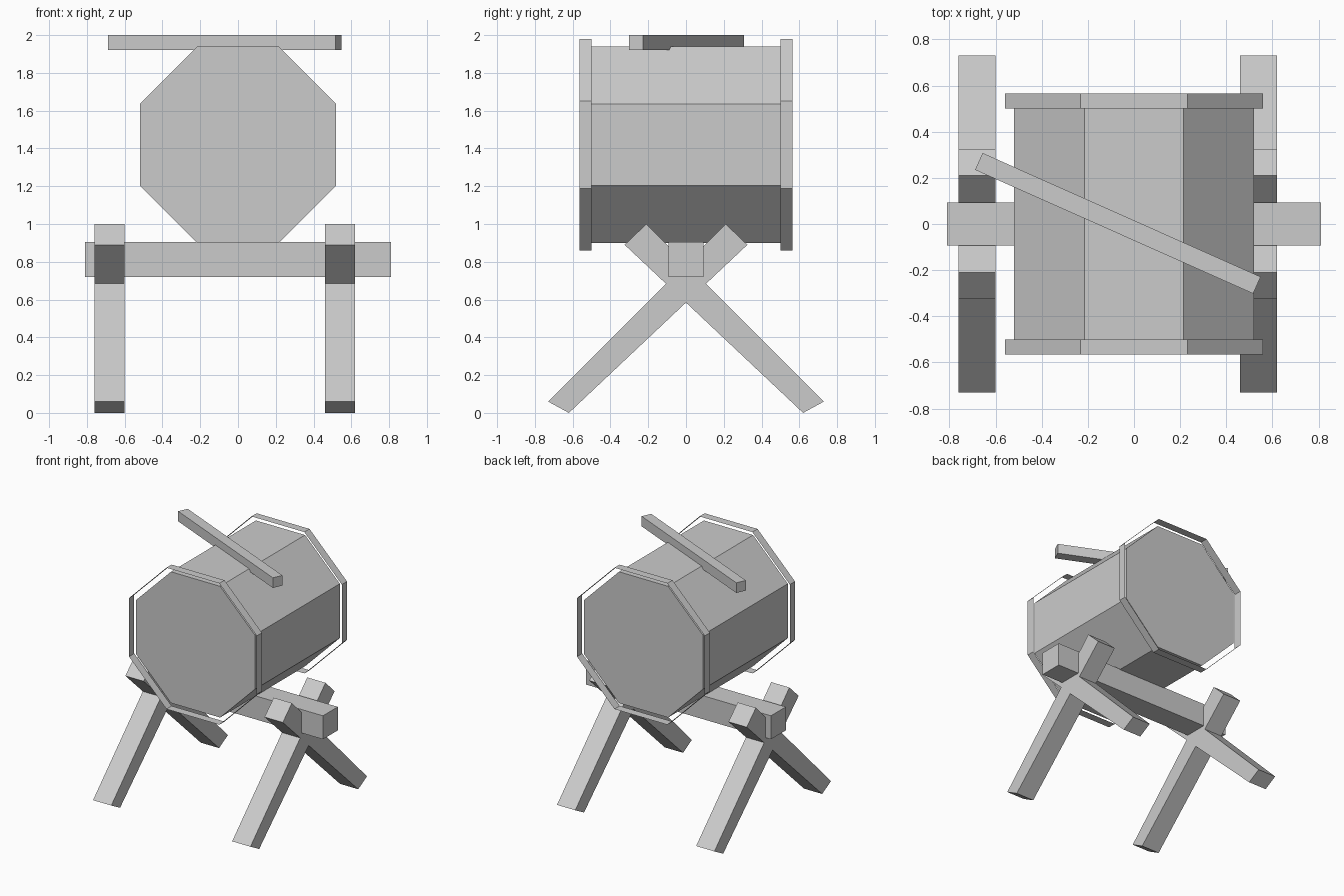
import bpy, bmesh
from math import radians, tan, pi
from mathutils import Matrix, Vector

if "Cube" in bpy.data.objects:
    bpy.data.objects.remove(bpy.data.objects["Cube"])


def finish(name, bm):
    bmesh.ops.recalc_face_normals(bm, faces=bm.faces)
    me = bpy.data.meshes.new(name)
    bm.to_mesh(me)
    bm.free()
    ob = bpy.data.objects.new(name, me)
    bpy.context.collection.objects.link(ob)
    return ob


def prism(name, start, offset, caps=True):
    """Sweep a closed outline along offset; without caps it is an open band."""
    bm = bmesh.new()
    a = [bm.verts.new(p) for p in start]
    b = [bm.verts.new(Vector(p) + Vector(offset)) for p in start]
    n = len(a)
    for i in range(n):
        j = (i + 1) % n
        bm.faces.new((a[i], a[j], b[j], b[i]))
    if caps:
        bm.faces.new(a[::-1])
        bm.faces.new(b)
    return finish(name, bm)


def box(name, centre, size, turn=0):
    bm = bmesh.new()
    bmesh.ops.create_cube(bm, size=1, matrix=Matrix.Translation(centre)
                          @ Matrix.Rotation(turn, 4, 'Z') @ Matrix.Diagonal((*size, 1)))
    return finish(name, bm)


def octagon(r, y, z=1.42):
    h = r * tan(pi / 8)
    pts = [(h, r), (r, h), (r, -h), (h, -r), (-h, -r), (-r, -h), (-r, h), (-h, r)]
    return [(x, y, z + dz) for x, dz in pts]


# Drum body and its thin open hoops
prism("drum_body", octagon(0.52, -0.532), (0, 1.064, 0))
prism("front_hoop", octagon(0.56, -0.565), (0, 0.065, 0), caps=False)
prism("back_hoop", octagon(0.56, 0.5), (0, 0.065, 0), caps=False)

# Drumstick lying across the top
box("drumstick", (-0.07, 0.003, 1.96), (1.32, 0.08, 0.08), radians(-24))

# Cross beam carrying the drum
box("cross_beam", (0, 0, 0.812), (1.62, 0.186, 0.186))

# Crossed legs, a mirrored pair on each side
leg = [(0.62, 0), (0.73, 0.06), (-0.21, 1.0), (-0.325, 0.89)]
for side, x in (("left", -0.76), ("right", 0.46)):
    for end, s in (("back", 1), ("front", -1)):
        prism(f"{side}_{end}_leg", [(x, s * y, z) for y, z in leg], (0.16, 0, 0))
